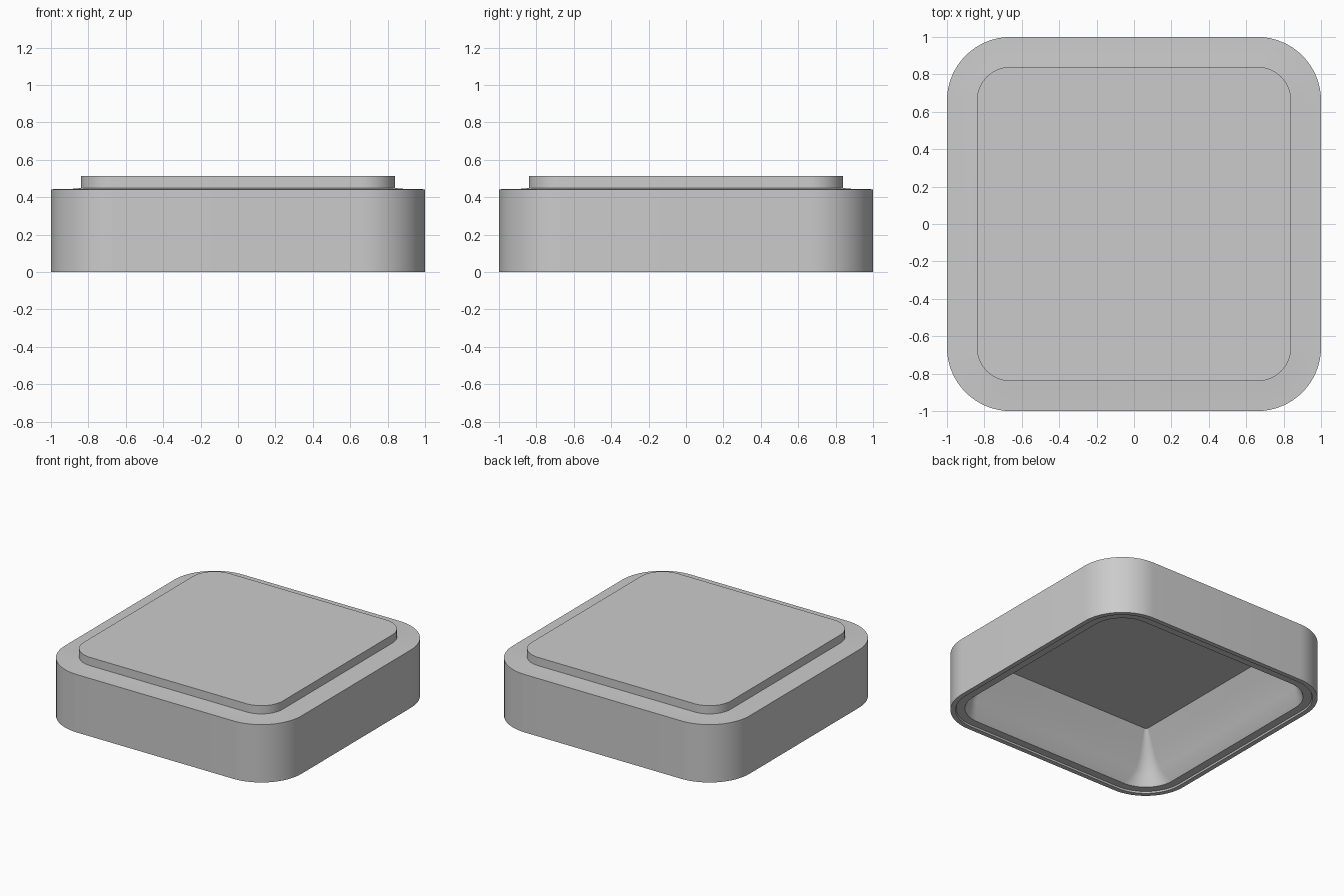
import bpy, bmesh, math

if "Cube" in bpy.data.objects:
    bpy.data.objects.remove(bpy.data.objects["Cube"], do_unlink=True)

# One plain grey for the whole model
grey = bpy.data.materials.new("plain_grey")
grey.use_nodes = True
colour = (0.6, 0.6, 0.6, 1)
grey.diffuse_color = colour
grey.node_tree.nodes["Principled BSDF"].inputs["Base Color"].default_value = colour

STEPS = 16  # segments per corner


def rounded_square(bm, half, z, radius):
    """Ring of vertices around a rounded square."""
    c = half - radius
    ring = []
    for corner in range(4):
        mid = math.pi / 4 + corner * math.pi / 2
        sx = math.copysign(c, math.cos(mid))
        sy = math.copysign(c, math.sin(mid))
        for i in range(STEPS + 1):
            a = (corner + i / STEPS) * math.pi / 2
            ring.append(bm.verts.new((sx + radius * math.cos(a),
                                      sy + radius * math.sin(a), z)))
    return ring


def loft(name, profile):
    """Skin rounded squares given as (half width, height, corner radius) and cap both ends."""
    bm = bmesh.new()
    rings = [rounded_square(bm, *row) for row in profile]
    n = len(rings[0])
    for lo, hi in zip(rings, rings[1:]):
        for i in range(n):
            j = (i + 1) % n
            bm.faces.new((lo[i], lo[j], hi[j], hi[i]))
    bm.faces.new(rings[0][::-1])
    bm.faces.new(rings[-1])
    bmesh.ops.recalc_face_normals(bm, faces=bm.faces)
    mesh = bpy.data.meshes.new(name)
    bm.to_mesh(mesh)
    bm.free()
    mesh.materials.append(grey)
    obj = bpy.data.objects.new(name, mesh)
    bpy.context.collection.objects.link(obj)
    bpy.ops.object.select_all(action="DESELECT")
    obj.select_set(True)
    bpy.context.view_layer.objects.active = obj
    bpy.ops.object.shade_smooth_by_angle(angle=math.radians(30))


# Hollow shell: ceiling, tapered inner wall, stepped rim, outer wall, ledge
loft("hollow_shell", [
    (0.70, 0.37, 0.02), (0.75, 0.285, 0.05), (0.80, 0.20, 0.08),
    (0.84, 0.12, 0.12), (0.88, 0.04, 0.20), (0.90, 0.012, 0.24),
    (0.96, 0.012, 0.30), (0.965, 0.0, 0.305), (1.0, 0.0, 0.34),
    (1.0, 0.442, 0.34), (0.88, 0.445, 0.22), (0.83, 0.45, 0.17),
])

# Raised panel on top
loft("raised_panel", [(0.84, 0.44, 0.18), (0.84, 0.512, 0.18)])
